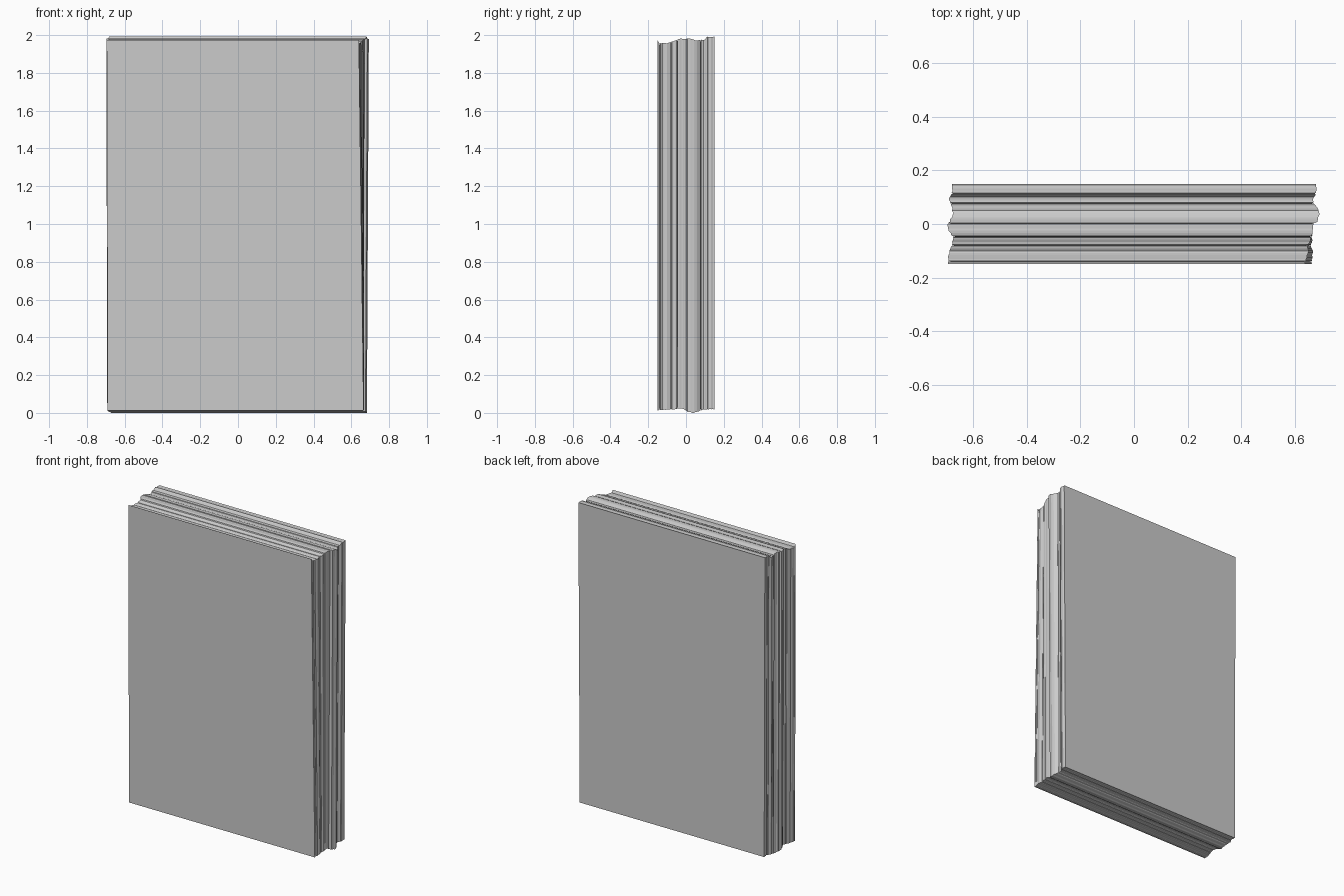
import bpy
import bmesh
import random

random.seed(4)

default_cube = bpy.data.objects.get("Cube")
if default_cube:
    bpy.data.objects.remove(default_cube, do_unlink=True)


def make_material(name, value):
    material = bpy.data.materials.new(name)
    material.use_nodes = True
    colour = (value, value, value, 1)
    material.diffuse_color = colour
    material.node_tree.nodes["Principled BSDF"].inputs["Base Color"].default_value = colour
    return material


def follow(profile, depth):
    """Read the edge position of a side profile at the given depth."""
    for (near, start), (far, end) in zip(profile, profile[1:]):
        if depth <= far:
            return start + (end - start) * (depth - near) / (far - near)
    return profile[-1][1]


# Wavy outlines of the four edges of the paper stack: (depth, edge position)
FRONT, BACK = -.15, .15
left_side = [(FRONT, .64), (-.1, .65), (-.08, .65), (-.03, .67), (0, .67),
             (.01, .69), (.05, .69), (.08, .67), (.1, .67), (.12, .685), (BACK, .68)]
right_side = [(FRONT, -.695), (-.1, -.69), (-.08, -.68), (-.05, -.675), (-.03, -.69),
              (0, -.695), (.04, -.675), (.09, -.69), (.12, -.68), (BACK, -.68)]
top_side = [(FRONT, 1.98), (-.14, 1.965), (-.1, 1.965), (-.03, 1.99), (.03, 1.99),
            (.05, 1.98), (.1, 1.985), (.11, 2), (BACK, 2)]
bottom_side = [(FRONT, .02), (-.06, .025), (-.02, .03), (.01, .012), (.04, .005),
               (.08, .02), (.11, .025), (BACK, .025)]

# The pages lean slightly: how far the lower left corner shifts
lean = [(FRONT, .025), (-.08, .012), (0, -.01), (BACK, -.01)]


def page_outline(depth, wobble, inset):
    """Four corners of one page edge, loosely stacked."""
    def loose():
        return random.uniform(-wobble, wobble)

    left = follow(left_side, depth) - inset + loose()
    right = follow(right_side, depth) + inset + loose()
    top = follow(top_side, depth) - inset - abs(loose())
    bottom = follow(bottom_side, depth) + inset + abs(loose())
    shift = follow(lean, depth)
    return [(right, depth, top), (left, depth, top),
            (left + shift, depth, bottom), (right + .005, depth, bottom)]


# Depth of each crease, with narrow gaps between the main bundles of pages
rings = []
count = 36
for i in range(count + 1):
    depth = FRONT + (BACK - FRONT) * i / count
    on_cover = i in (0, count)
    rings.append((depth, 0 if on_cover else .003, 0))
for gap in (-.139, -.079, -.046, .003, .078, .114):
    rings.append((gap - .0015, 0, 0))
    rings.append((gap, 0, .01))
    rings.append((gap + .0015, 0, 0))
rings.sort()

# Loft the outlines from front to back and cap both ends
bm = bmesh.new()
loops = [[bm.verts.new(corner) for corner in page_outline(*ring)] for ring in rings]
for near, far in zip(loops, loops[1:]):
    for a in range(4):
        b = (a + 1) % 4
        bm.faces.new((near[a], near[b], far[b], far[a]))
bm.faces.new(loops[0])
bm.faces.new(loops[-1])
bmesh.ops.recalc_face_normals(bm, faces=bm.faces[:])

# Rest the stack on the ground
lowest = min(v.co.z for v in bm.verts)
bmesh.ops.translate(bm, verts=bm.verts[:], vec=(0, 0, -lowest))

mesh = bpy.data.meshes.new("paper_stack")
bm.to_mesh(mesh)
bm.free()
mesh.materials.append(make_material("paper grey", .6))
stack = bpy.data.objects.new("paper_stack", mesh)
bpy.context.collection.objects.link(stack)
